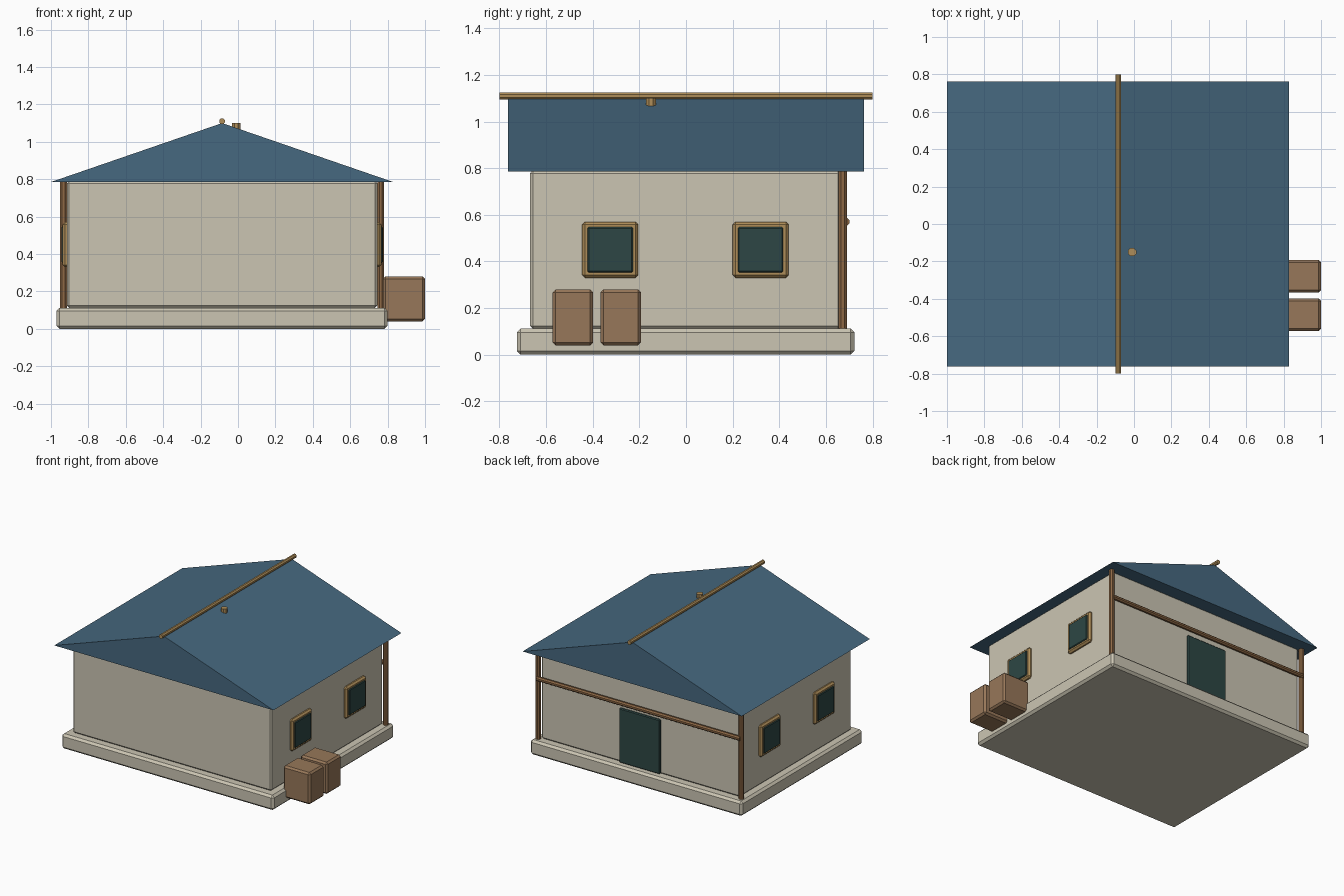
import bpy, bmesh
from math import pi
from mathutils import Vector, Matrix

cube = bpy.data.objects.get("Cube")
if cube:
    bpy.data.objects.remove(cube, do_unlink=True)

CX = -0.085   # centre line of the house
HALF = 0.83   # half width of the walls


def material(name, rgb):
    m = bpy.data.materials.new(name)
    m.use_nodes = True
    m.diffuse_color = (*rgb, 1)
    m.node_tree.nodes["Principled BSDF"].inputs["Base Color"].default_value = (*rgb, 1)
    return m


plaster = material("cream plaster", (0.60, 0.56, 0.45))
slate = material("blue roof", (0.062, 0.14, 0.215))
crate_wood = material("crate wood", (0.31, 0.185, 0.10))
post_wood = material("dark timber", (0.27, 0.14, 0.06))
trim_wood = material("tan timber", (0.43, 0.27, 0.10))
glass = material("dark green", (0.026, 0.062, 0.058))


def finish(name, bm, mat):
    bmesh.ops.recalc_face_normals(bm, faces=bm.faces)
    mesh = bpy.data.meshes.new(name)
    bm.to_mesh(mesh)
    bm.free()
    mesh.materials.append(mat)
    ob = bpy.data.objects.new(name, mesh)
    bpy.context.scene.collection.objects.link(ob)
    return ob


def box(name, x, y, z, mat, bevel=0.012):
    """Chamfered box from (min, max) pairs on each axis."""
    bm = bmesh.new()
    bmesh.ops.create_cube(bm, size=1)
    for v in bm.verts:
        v.co = Vector([(a + b) / 2 + c * (b - a) for (a, b), c in zip((x, y, z), v.co)])
    ob = finish(name, bm, mat)
    mod = ob.modifiers.new("chamfer", 'BEVEL')
    mod.width = bevel
    mod.segments = 1
    return ob


def pole(name, start, end, radius, mat):
    """Eight-sided pole between two points."""
    a, b = Vector(start), Vector(end)
    turn = (b - a).to_track_quat('Z', 'Y').to_matrix().to_4x4()
    spin = Matrix.Rotation(pi / 8, 4, 'Z')
    bm = bmesh.new()
    bmesh.ops.create_cone(bm, cap_ends=True, segments=8, radius1=radius, radius2=radius,
                          depth=(b - a).length,
                          matrix=Matrix.Translation((a + b) / 2) @ turn @ spin)
    return finish(name, bm, mat)


# Plinth and walls
box("plinth", (CX - 0.885, CX + 0.885), (-0.725, 0.722), (0, 0.112), plaster, 0.016)
box("walls", (CX - HALF, CX + HALF), (-0.668, 0.664), (0.112, 0.79), plaster)

# Gable roof: triangle pushed along y
bm = bmesh.new()
tri = bm.faces.new([bm.verts.new(p) for p in
                    ((-1.0, -0.763, 0.785), (0.83, -0.763, 0.785), (CX, -0.763, 1.10))])
ext = bmesh.ops.extrude_face_region(bm, geom=[tri])
bmesh.ops.translate(bm, vec=(0, 1.526, 0),
                    verts=[g for g in ext["geom"] if isinstance(g, bmesh.types.BMVert)])
finish("roof", bm, slate)

# Ridge pole and roof peg
pole("ridge_pole", (CX, -0.8, 1.11), (CX, 0.8, 1.11), 0.016, trim_wood)
pole("roof_peg", (-0.01, -0.15, 1.05), (-0.01, -0.15, 1.10), 0.024, trim_wood)

# Back posts, cross beam and door
for side, s in (("left", 1), ("right", -1)):
    x = CX + s * (HALF + 0.018)
    pole(side + "_back_post", (x, 0.672, 0.112), (x, 0.672, 0.785), 0.019, post_wood)
pole("back_beam", (CX - HALF - 0.018, 0.685, 0.57), (CX + HALF + 0.018, 0.685, 0.57),
     0.017, post_wood)
box("door", (CX - 0.17, CX + 0.17), (0.64, 0.678), (0.114, 0.525), glass, 0.006)

# Two windows on each side wall
for side, s in (("left", 1), ("right", -1)):
    for place, y in (("front", -0.325), ("back", 0.32)):
        def window_part(part, half, out, mat, bevel):
            xs = sorted((CX + s * (HALF - 0.02), CX + s * (HALF + out)))
            box(f"{side}_{place}_window_{part}", xs, (y - half, y + half),
                (0.45 - half, 0.45 + half), mat, bevel)
        window_part("frame", 0.12, 0.022, trim_wood, 0.012)
        window_part("pane", 0.097, 0.029, glass, 0.005)

# Crates beside the house
for place, y in (("front", -0.485), ("back", -0.28)):
    box(place + "_crate", (0.775, 1.0), (y - 0.087, y + 0.087), (0.04, 0.28), crate_wood, 0.013)
